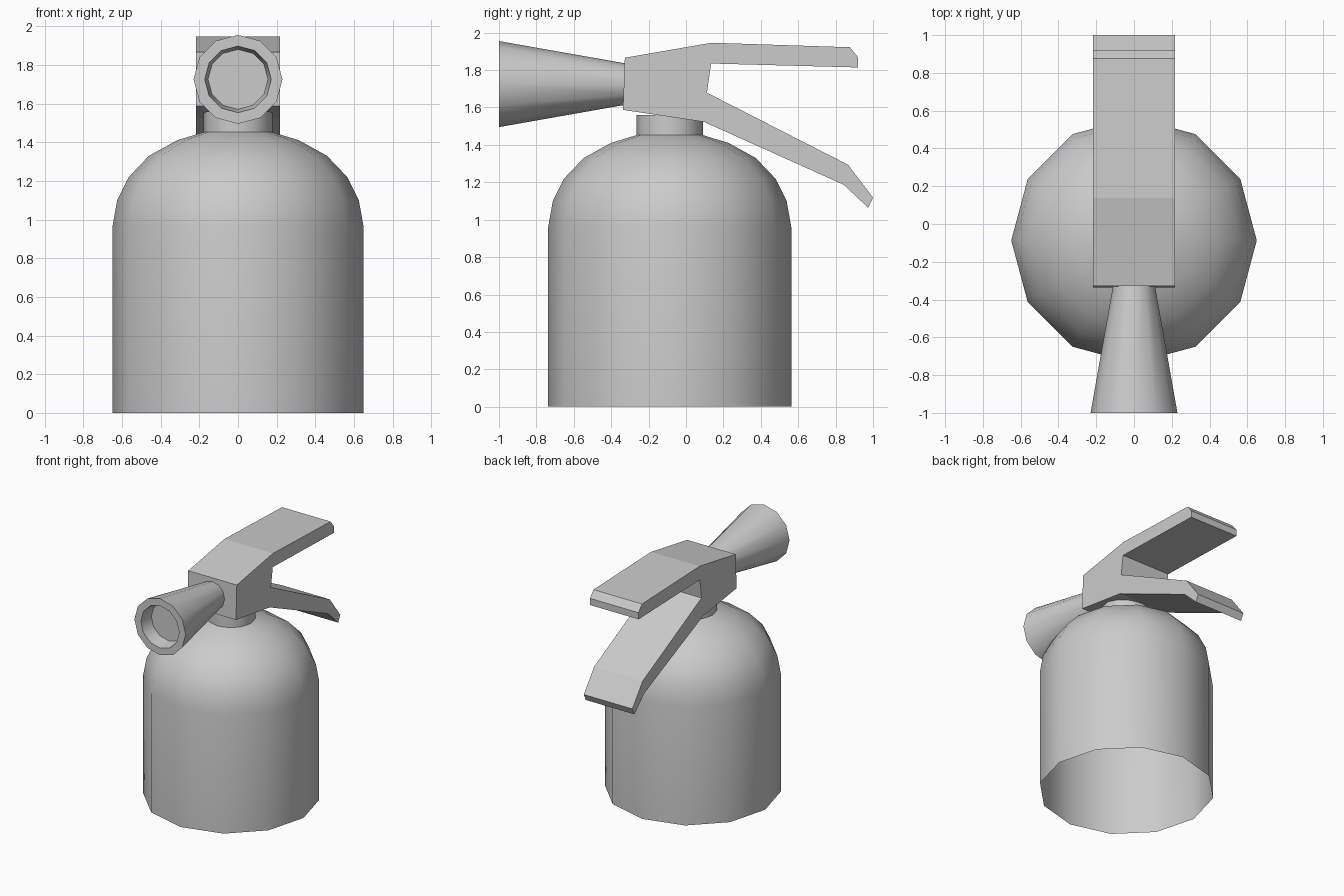
import bpy, bmesh
from math import cos, sin, tau, radians
from mathutils import Matrix

if "Cube" in bpy.data.objects:
    bpy.data.objects.remove(bpy.data.objects["Cube"])


def finish(name, bm, smooth=True):
    bmesh.ops.recalc_face_normals(bm, faces=bm.faces)
    mesh = bpy.data.meshes.new(name)
    bm.to_mesh(mesh)
    bm.free()
    obj = bpy.data.objects.new(name, mesh)
    bpy.context.collection.objects.link(obj)
    if smooth:
        bpy.ops.object.select_all(action='DESELECT')
        obj.select_set(True)
        bpy.context.view_layer.objects.active = obj
        bpy.ops.object.shade_smooth_by_angle(angle=radians(40))
    return obj


def lathe(name, profile, matrix, caps=False, sides=12):
    """Turn (radius, height) pairs around z, then place with the matrix."""
    bm = bmesh.new()
    rings = [[bm.verts.new((r * cos(tau * i / sides), r * sin(tau * i / sides), h))
              for i in range(sides)] for r, h in profile]
    for a, b in zip(rings, rings[1:]):
        for i in range(sides):
            j = (i + 1) % sides
            bm.faces.new((a[i], a[j], b[j], b[i]))
    if caps:
        bm.faces.new(rings[0])
        bm.faces.new(rings[-1])
    bmesh.ops.transform(bm, matrix=matrix, verts=bm.verts)
    return finish(name, bm)


# Tank: open-bottomed shell with a domed shoulder
lathe("tank", [(0.65, 0), (0.65, 0.96), (0.625, 1.10), (0.565, 1.22),
               (0.46, 1.33), (0.315, 1.41), (0.178, 1.452)],
      Matrix.Translation((0, -0.087, 0)))

# Neck between the tank and the valve
lathe("neck", [(0.178, 1.45), (0.178, 1.56)], Matrix.Translation((0, -0.087, 0)))

# Horn: tapered nozzle pointing to the front, with a recessed mouth
lathe("horn", [(0.11, 0.32), (0.23, 1.0), (0.172, 1.0), (0.155, 0.89)],
      Matrix.Translation((0, 0, 1.725)) @ Matrix.Rotation(radians(90), 4, 'X'),
      caps=True)

# Valve block with both levers: one side profile (y, z) extruded across x
side = [(-0.337, 1.587), (-0.327, 1.866), (0.137, 1.946), (0.876, 1.922),
        (0.92, 1.868), (0.92, 1.814), (0.134, 1.835), (0.112, 1.679),
        (0.866, 1.294), (1.0, 1.118), (0.974, 1.064), (0.843, 1.187),
        (0.096, 1.523)]
bm = bmesh.new()
face = bm.faces.new([bm.verts.new((-0.218, y, z)) for y, z in side])
ext = bmesh.ops.extrude_face_region(bm, geom=[face], use_keep_orig=True)
moved = [v for v in ext["geom"] if isinstance(v, bmesh.types.BMVert)]
bmesh.ops.translate(bm, vec=(0.436, 0, 0), verts=moved)
finish("valve_and_levers", bm, smooth=False)
